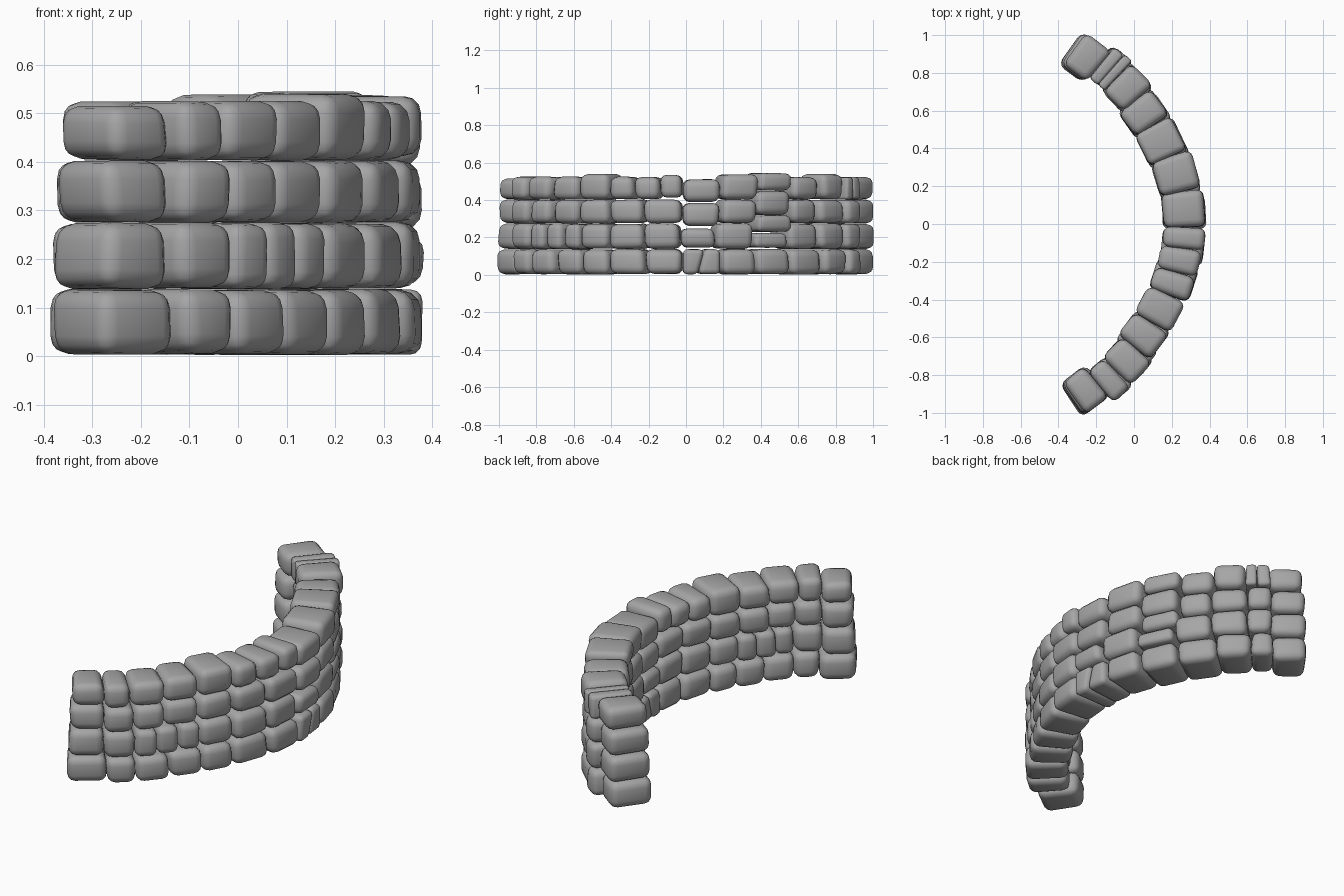
import bpy
import bmesh
import random
from math import cos, sin, tau, radians
from mathutils import Vector

random.seed(7)
default = bpy.data.objects.get("Cube")
if default:
    bpy.data.objects.remove(default, do_unlink=True)

stone_grey = bpy.data.materials.new("stone_grey")
stone_grey.use_nodes = True
colour = (0.38, 0.38, 0.38, 1)
stone_grey.diffuse_color = colour
stone_grey.node_tree.nodes["Principled BSDF"].inputs["Base Color"].default_value = colour

CENTRE_X = -0.726  # centre of the wall's arc
RADIUS = 0.992     # radius of the wall's middle line
GAP = 0.0015
stones = []


def jitter(amount):
    return random.uniform(-amount, amount)


def make_stone(name, start, end, low, high, lean_start=0, lean_end=0):
    """One rounded block between two joints, given in degrees along the arc."""
    middle = (start + end) / 2
    reach = abs(middle) / 63
    # the wall's sides run a little straighter than a true arc
    radius = RADIUS - 0.023 * sin(tau * reach ** 2) + jitter(0.003)
    angle = radians(middle)
    centre = Vector((CENTRE_X + radius * cos(angle), radius * sin(angle), 0))
    # the stones at the ends are turned slightly towards the front of the arc
    turn = angle * (1 - 0.16 * reach ** 4)
    outward = Vector((cos(turn), sin(turn), 0))
    along = Vector((-sin(turn), cos(turn), 0))
    half_depth = 0.112 - 0.008 * reach
    half_width = radius * radians(end - start) / 2

    corners = {}
    bm = bmesh.new()
    for side in (0, 1):
        lean = (lean_start, lean_end)[side]
        for depth in (0, 1):
            for level in (0, 1):
                taper = 1 + 0.05 * (2 * depth - 1)
                u = (2 * side - 1) * half_width * taper + lean * (level - 0.5)
                v = (2 * depth - 1) * half_depth
                corner = centre + along * (u + jitter(0.004)) + outward * (v + jitter(0.005))
                corner.z = (low + GAP, high - GAP)[level] + jitter(0.003)
                corners[side, depth, level] = bm.verts.new(corner)
    # each face fixes one axis of the block and loops round the other two
    for axis in range(3):
        for side in (0, 1):
            face = []
            for pair in ((0, 0), (0, 1), (1, 1), (1, 0)):
                key = list(pair)
                key.insert(axis, side)
                face.append(corners[tuple(key)])
            bm.faces.new(face)
    bmesh.ops.recalc_face_normals(bm, faces=bm.faces)
    shortest = min(e.calc_length() for e in bm.edges)
    bmesh.ops.bevel(bm, geom=bm.edges[:], offset=min(0.038, shortest * 0.34),
                    segments=3, profile=0.5, affect='EDGES', clamp_overlap=True)
    mesh = bpy.data.meshes.new(name)
    bm.to_mesh(mesh)
    bm.free()
    mesh.materials.append(stone_grey)
    obj = bpy.data.objects.new(name, mesh)
    bpy.context.collection.objects.link(obj)
    stones.append(obj)


# Joint angles of each course, bottom to top
courses = [
    [-67.5, -57, -49.6, -40.5, -31.5, -22.6, -11.7, -1, 4.2, 10, 20.3, 31.3, 42.5, 52, 58, 67.5],
    [-67, -57.7, -49.6, -44, -38, -32, -22.6, -12, -1.6, 8.3, 19.7, 30.6, 41, 51, 57.5, 67.2],
    [-66.7, -57.7, -50, -41.8, -32.5, -22.6, -12.2, -1, 9.8, 20.8, 32, 41, 51, 57.5, 67],
    [-66.2, -57.7, -51, -42, -32.5, -22.5, -15, -7.5, -1, 10, 21.2, 32.3, 41.7, 50.5,
     53.5, 57, 66.2],
]
levels = [0.003, 0.138, 0.275, 0.403, 0.525]

# Stones that break the level of their course: (course, stone) -> bottom, top
uneven = {
    (1, 8): (.145, .25), (2, 7): (.26, .385), (3, 8): (.387, .513),
    (1, 10): (.145, .225), (2, 9): (.228, .32), (3, 10): (.45, .545),
    (3, 4): (.403, .54), (3, 7): (.41, .535), (3, 9): (.403, .538), (3, 12): (.403, .54),
    (3, 0): (.403, .517),
}

for c, joints in enumerate(courses):
    leans = [jitter(0.008) for _ in joints]
    if c == 0:
        leans[8] = 0.035  # the two tilted stones near the middle
    for i in range(len(joints) - 1):
        low, high = uneven.get((c, i), (levels[c], levels[c + 1]))
        make_stone(f"course_{c + 1}_stone_{i + 1}", joints[i], joints[i + 1],
                   low, high, leans[i], leans[i + 1])

# Filler stone in the column with five stones
make_stone("filler_stone", 20.5, 31.5, .32, .45)

# Smooth shading
bpy.ops.object.select_all(action='DESELECT')
for s in stones:
    s.select_set(True)
bpy.context.view_layer.objects.active = stones[0]
bpy.ops.object.shade_smooth_by_angle(angle=0.8)
